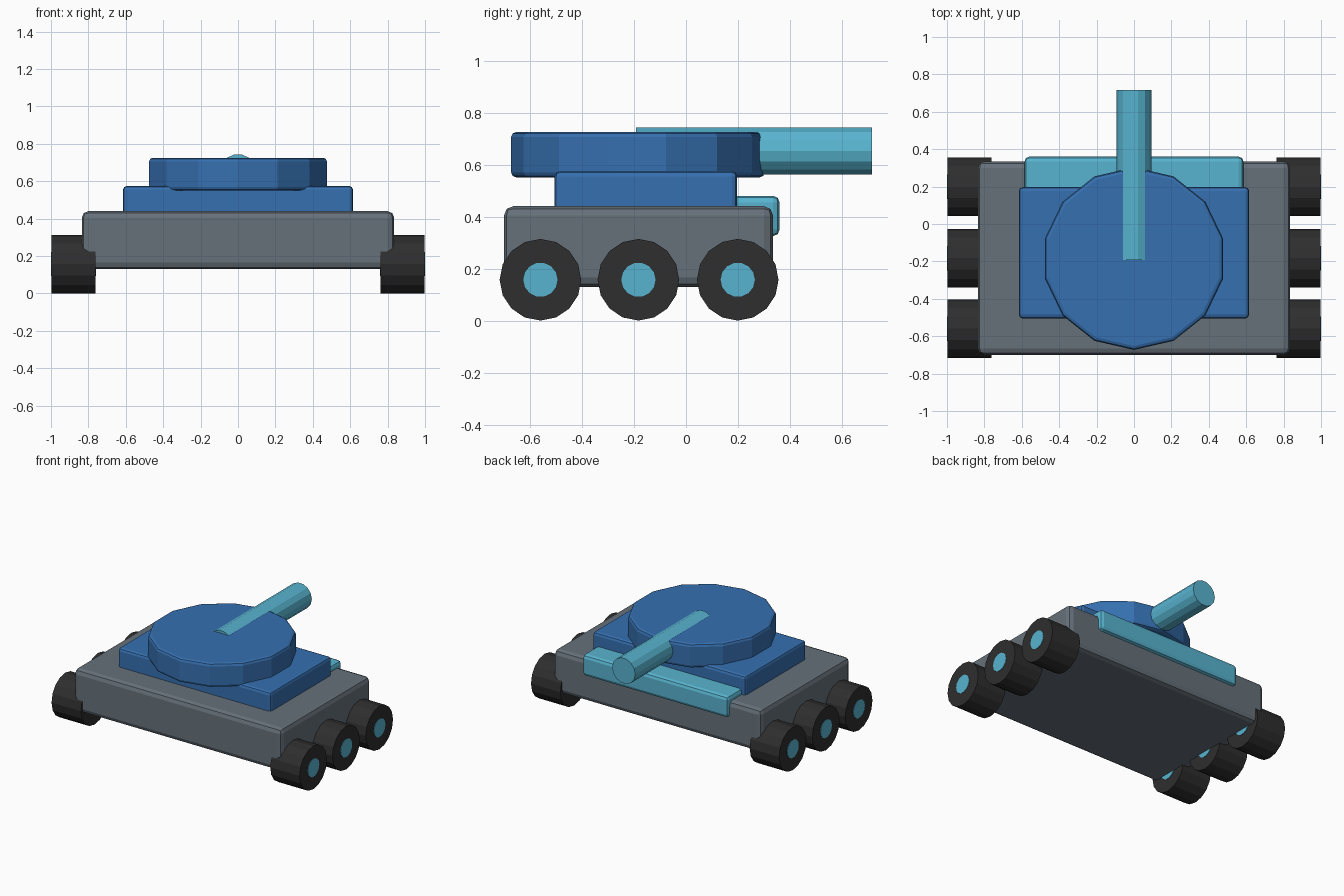
import bpy
import math

cube = bpy.data.objects.get("Cube")
if cube:
    bpy.data.objects.remove(cube, do_unlink=True)


def srgb(c):
    c /= 255
    return c / 12.92 if c <= 0.04045 else ((c + 0.055) / 1.055) ** 2.4


def material(name, *rgb):
    m = bpy.data.materials.new(name)
    m.use_nodes = True
    col = [srgb(c) for c in rgb] + [1]
    m.diffuse_color = col
    m.node_tree.nodes["Principled BSDF"].inputs["Base Color"].default_value = col
    return m


GREY = material("hull grey", 102, 113, 122)
BLUE = material("armour blue", 54, 112, 176)
CYAN = material("accent cyan", 88, 180, 208)
BLACK = material("tyre black", 46, 46, 46)


def finish(name, mat, bevel):
    ob = bpy.context.object
    ob.name = name
    ob.data.materials.append(mat)
    bpy.ops.object.transform_apply(location=False, rotation=True, scale=True)
    if bevel:
        mod = ob.modifiers.new("Bevel", "BEVEL")
        mod.width = bevel
        mod.segments = 2
        mod.limit_method = "ANGLE"
        mod.angle_limit = math.radians(40)
    return ob


def box(name, mat, lo, hi, bevel):
    bpy.ops.mesh.primitive_cube_add(size=1, location=[(a + b) / 2 for a, b in zip(lo, hi)])
    bpy.context.object.scale = [b - a for a, b in zip(lo, hi)]
    return finish(name, mat, bevel)


def cylinder(name, mat, sides, radius, depth, loc, rot=(0, 0, 0), bevel=0):
    bpy.ops.mesh.primitive_cylinder_add(vertices=sides, radius=radius, depth=depth,
                                        location=loc, rotation=rot)
    return finish(name, mat, bevel)


# Hull, turret base and rear stowage box
box("hull", GREY, (-0.835, -0.70, 0.13), (0.835, 0.335, 0.44), 0.035)
box("turret_base", BLUE, (-0.615, -0.505, 0.40), (0.615, 0.197, 0.575), 0.02)
box("rear_box", CYAN, (-0.585, 0.05, 0.325), (0.585, 0.36, 0.48), 0.025)

# Turret disc and gun barrel
cylinder("turret", BLUE, 14, 0.488, 0.175, (0, -0.185, 0.638), bevel=0.02)
quarter = math.pi / 2
barrel = cylinder("barrel", CYAN, 14, 0.093, 0.907, (0, 0.262, 0.653),
                  (quarter, quarter, 0))

# Wheels with hub caps on both faces
for side, label in ((1, "left"), (-1, "right")):
    for y, place in ((-0.56, "front"), (-0.183, "middle"), (0.199, "rear")):
        loc = (side * 0.879, y, 0.157)
        turn = (0, quarter, 0)
        cylinder(f"wheel_{place}_{label}", BLACK, 16, 0.157, 0.236, loc, turn)
        cylinder(f"hub_{place}_{label}", CYAN, 14, 0.066, 0.242, loc, turn)
